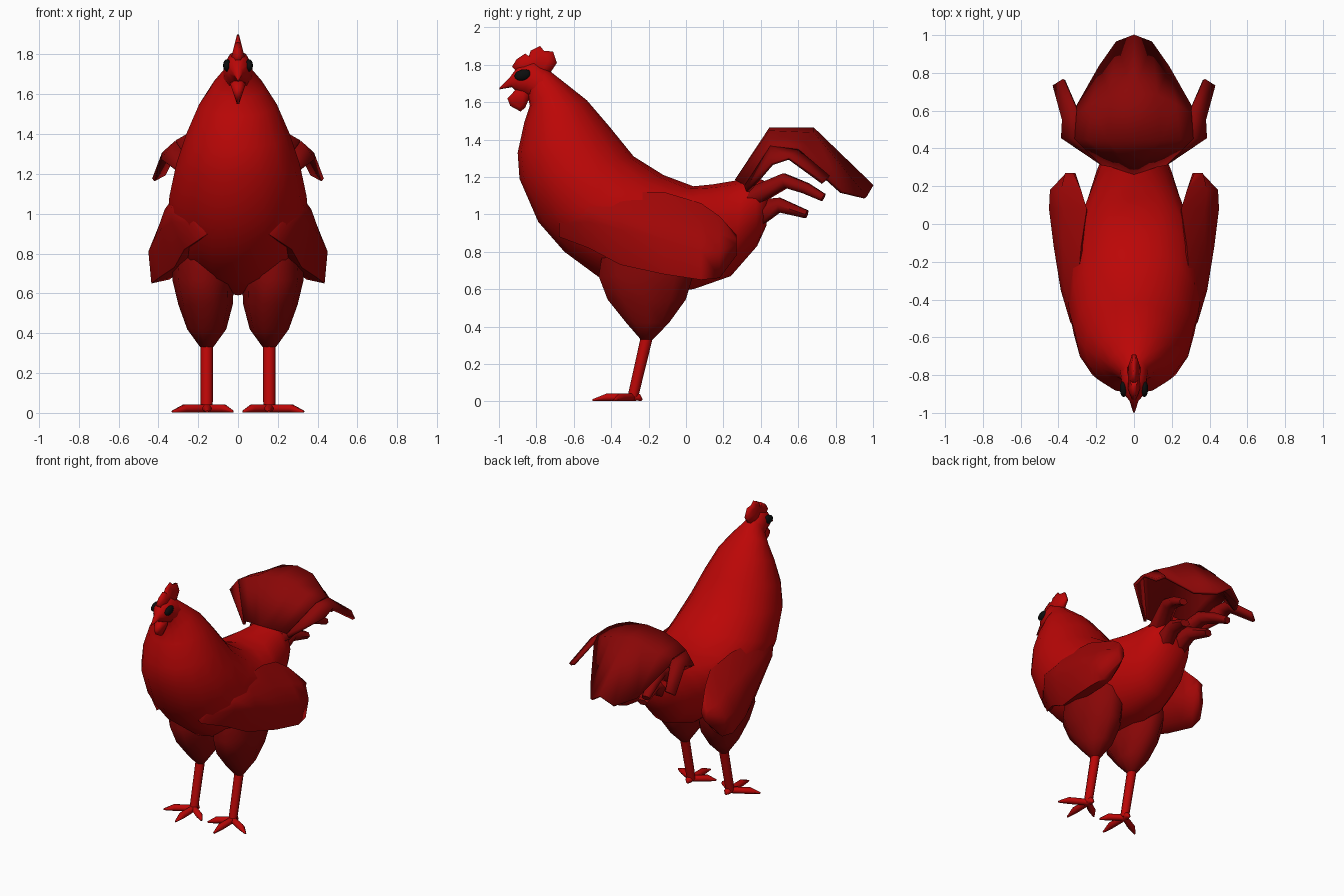
import bpy, bmesh, math
from mathutils import Vector


def material(name, r, g=0.002):
    m = bpy.data.materials.new(name)
    m.diffuse_color = (r, g, g, 1)
    return m


red = material("red", 0.5)
wing_red = material("wing_red", 0.36)
dark_red = material("dark_red", 0.25)
black = material("black", 0.004, 0.004)


def finish(name, bm, mirror=False, thick=0, mat=red, angle=75):
    bmesh.ops.recalc_face_normals(bm, faces=bm.faces[:])
    me = bpy.data.meshes.new(name)
    bm.to_mesh(me)
    bm.free()
    ob = bpy.data.objects.new(name, me)
    bpy.context.collection.objects.link(ob)
    me.materials.append(mat)
    bpy.ops.object.select_all(action='DESELECT')
    ob.select_set(True)
    bpy.context.view_layer.objects.active = ob
    bpy.ops.object.shade_smooth_by_angle(angle=math.radians(angle))
    if mirror:
        ob.modifiers.new("mirror", 'MIRROR')
    if thick:
        s = ob.modifiers.new("thickness", 'SOLIDIFY')
        s.thickness = thick
        s.offset = 0
    return ob


def loft(rings, bm=None, closed=True):
    """Skin a list of equal-length point rings."""
    bm = bm or bmesh.new()
    rows = [[bm.verts.new(p) for p in r] for r in rings]
    n = len(rows[0])
    for a, b in zip(rows, rows[1:]):
        for i in range(n if closed else n - 1):
            j = (i + 1) % n
            bm.faces.new((a[i], a[j], b[j], b[i]))
    if closed:
        bm.faces.new(rows[0])
        bm.faces.new(rows[-1])
    return bm


def ellipse(c, u, v, n):
    c, u, v = Vector(c), Vector(u), Vector(v)
    return [c + u * math.cos(2 * math.pi * i / n) + v * math.sin(2 * math.pi * i / n)
            for i in range(n)]


def spine_loft(data, n):
    """Rings given as top (y, z), bottom (y, z), half width."""
    rings = []
    for ty, tz, by, bz, w in data:
        c = ((0, (ty + by) / 2, (tz + bz) / 2))
        rings.append(ellipse(c, (0, (ty - by) / 2, (tz - bz) / 2), (w, 0, 0), n))
    return loft(rings)


def tube(path, n, bm=None):
    """Tapered tube: x, y, z, half width in x, half size across."""
    pts = [Vector(p[:3]) for p in path]
    rings = []
    for i, p in enumerate(path):
        d = (pts[min(i + 1, len(pts) - 1)] - pts[max(i - 1, 0)]).normalized()
        ref = Vector((0, 0, 1)) if abs(d.z) < 0.8 else Vector((0, -1, 0))
        side = d.cross(ref).normalized()
        rings.append(ellipse(pts[i], side * p[3], side.cross(d) * p[4], n))
    return loft(rings, bm)


# Body with neck
finish("body", spine_loft([
    (-0.81, 1.82, -0.89, 1.74, 0.035), (-0.72, 1.76, -0.85, 1.65, 0.075),
    (-0.65, 1.705, -0.835, 1.58, 0.13), (-0.53, 1.61, -0.865, 1.49, 0.195),
    (-0.41, 1.47, -0.90, 1.33, 0.26), (-0.28, 1.31, -0.89, 1.19, 0.31),
    (-0.12, 1.21, -0.79, 0.96, 0.345), (0.04, 1.15, -0.65, 0.80, 0.35),
    (0.14, 1.16, -0.46, 0.66, 0.335), (0.20, 1.17, -0.20, 0.59, 0.29),
    (0.26, 1.18, 0.04, 0.60, 0.24), (0.31, 1.19, 0.24, 0.67, 0.20),
    (0.37, 1.20, 0.38, 0.83, 0.16), (0.44, 1.17, 0.43, 0.94, 0.10)], 16))

# Head and beak
finish("head", spine_loft([
    (-0.998, 1.677, -0.998, 1.668, 0.004), (-0.94, 1.735, -0.93, 1.68, 0.025),
    (-0.90, 1.79, -0.91, 1.66, 0.052), (-0.81, 1.82, -0.87, 1.64, 0.068),
    (-0.73, 1.76, -0.82, 1.62, 0.08)], 10))


# Comb and wattle: flat outlines, thinning away from the head
def plate(name, outline, w, z_root, z_tip):
    cy = sum(p[0] for p in outline) / len(outline)
    cz = sum(p[1] for p in outline) / len(outline)

    def ring(x, s):
        out = []
        for y, z in outline:
            t = (z - z_root) / (z_tip - z_root)
            out.append((x * (1 - 0.65 * t), cy + (y - cy) * s, cz + (z - cz) * s))
        return out
    finish(name, loft([ring(-w, 0.6), ring(-w * 0.4, 1), ring(w * 0.4, 1), ring(w, 0.6)]))


plate("comb", [(-0.93, 1.79), (-0.905, 1.83), (-0.86, 1.86), (-0.84, 1.845), (-0.83, 1.875),
               (-0.78, 1.9), (-0.76, 1.875), (-0.71, 1.87), (-0.69, 1.81), (-0.73, 1.75),
               (-0.80, 1.76), (-0.89, 1.75)], 0.035, 1.75, 1.9)
plate("wattle", [(-0.91, 1.67), (-0.93, 1.645), (-0.955, 1.62), (-0.94, 1.58),
                 (-0.885, 1.55), (-0.86, 1.57), (-0.83, 1.64), (-0.85, 1.68)],
      0.04, 1.68, 1.55)

# Eyes
bm = bmesh.new()
bmesh.ops.create_uvsphere(bm, u_segments=12, v_segments=8, radius=1)
for v in bm.verts:
    x, y, z = v.co
    v.co = (0.055 + x * 0.02, -0.872 + y * 0.045, 1.745 + z * 0.03 + y * 0.006)
finish("eyes", bm, mirror=True, mat=black)

# Wings: y, then top, middle and bottom (x, z) of the outer face, inner x
wing = []
for y, (tx, tz), (mx, mz), (bx, bz), ix in [
        (-0.68, (0.18, 1.03), (0.22, 0.95), (0.18, 0.88), 0.12),
        (-0.52, (0.29, 1.10), (0.335, 0.96), (0.27, 0.82), 0.18),
        (-0.35, (0.30, 1.12), (0.388, 0.92), (0.32, 0.73), 0.20),
        (-0.12, (0.28, 1.12), (0.425, 0.86), (0.395, 0.68), 0.22),
        (0.08, (0.25, 1.06), (0.45, 0.81), (0.435, 0.65), 0.25),
        (0.18, (0.28, 0.99), (0.445, 0.80), (0.42, 0.66), 0.28),
        (0.27, (0.32, 0.89), (0.36, 0.84), (0.345, 0.78), 0.31)]:
    wing.append([(tx, y, tz), ((tx + mx) / 2 + 0.025, y, (tz + mz) / 2), (mx, y, mz),
                 (bx, y, bz), ((bx + ix) / 2, y, bz + 0.02), (ix, y, mz)])
finish("wings", loft(wing), mirror=True, mat=wing_red)

# Thighs and shanks
thigh = [ellipse((x, y, z), (rx, 0, 0), (0, ry, 0), 10) for x, y, z, rx, ry in [
    (0.17, -0.20, 0.85, 0.15, 0.25), (0.175, -0.215, 0.67, 0.155, 0.265),
    (0.163, -0.21, 0.545, 0.137, 0.22), (0.157, -0.205, 0.42, 0.098, 0.12),
    (0.157, -0.21, 0.33, 0.033, 0.033)]]
finish("thighs", loft(thigh), mirror=True, mat=dark_red)
finish("shanks", tube([(0.157, -0.208, 0.35, 0.032, 0.032),
                       (0.157, -0.285, 0.02, 0.03, 0.028)], 8), mirror=True)

# Toes
bm = bmesh.new()
for tx, ty in [(0.155, -0.50), (0.33, -0.385), (0.025, -0.385), (0.155, -0.235)]:
    sx, sy = 0.157, -0.285
    tube([(sx, sy, 0.022, 0.022, 0.022),
          (sx + (tx - sx) * 0.65, sy + (ty - sy) * 0.65, 0.022, 0.026, 0.022),
          (tx, ty, 0.006, 0.006, 0.006)], 6, bm)
finish("toes", bm, mirror=True)

# Arched tail fan: lengthwise strips from the middle to the outer plume
fan = [
    [(0, .27, 1.18), (0, .45, 1.455), (0, .68, 1.455), (0, .995, 1.15)],
    [(.06, .29, 1.17), (.14, .45, 1.44), (.12, .68, 1.43), (.09, .96, 1.09)],
    [(.12, .31, 1.16), (.24, .45, 1.40), (.22, .63, 1.38), (.18, .83, 1.12)],
    [(.17, .32, 1.15), (.31, .455, 1.36), (.30, .58, 1.35), (.30, .62, 1.31)]]
plume = [[(.17, .32, 1.15), (.31, .455, 1.36), (.30, .60, 1.34), (.37, .765, 1.20)],
         [(.18, .33, 1.12), (.38, .46, 1.27), (.375, .55, 1.30), (.425, .73, 1.17)]]
finish("tail_fan", loft(fan, closed=False), mirror=True, thick=0.02, mat=dark_red)
finish("tail_side_plumes", loft(plume, closed=False), mirror=True, thick=0.02, mat=dark_red)

# Lower tail feathers
bm = bmesh.new()
tube([(.08, .33, 1.08, .07, .06), (.14, .53, 1.18, .06, .045),
      (.17, .64, 1.14, .045, .034), (.19, .735, 1.09, .03, .024)], 6, bm)
tube([(.05, .36, 1.0, .07, .09), (.07, .50, 1.05, .06, .045),
      (.10, .645, 1.0, .035, .025)], 6, bm)
finish("lower_tail_feathers", bm, mirror=True, mat=dark_red)
